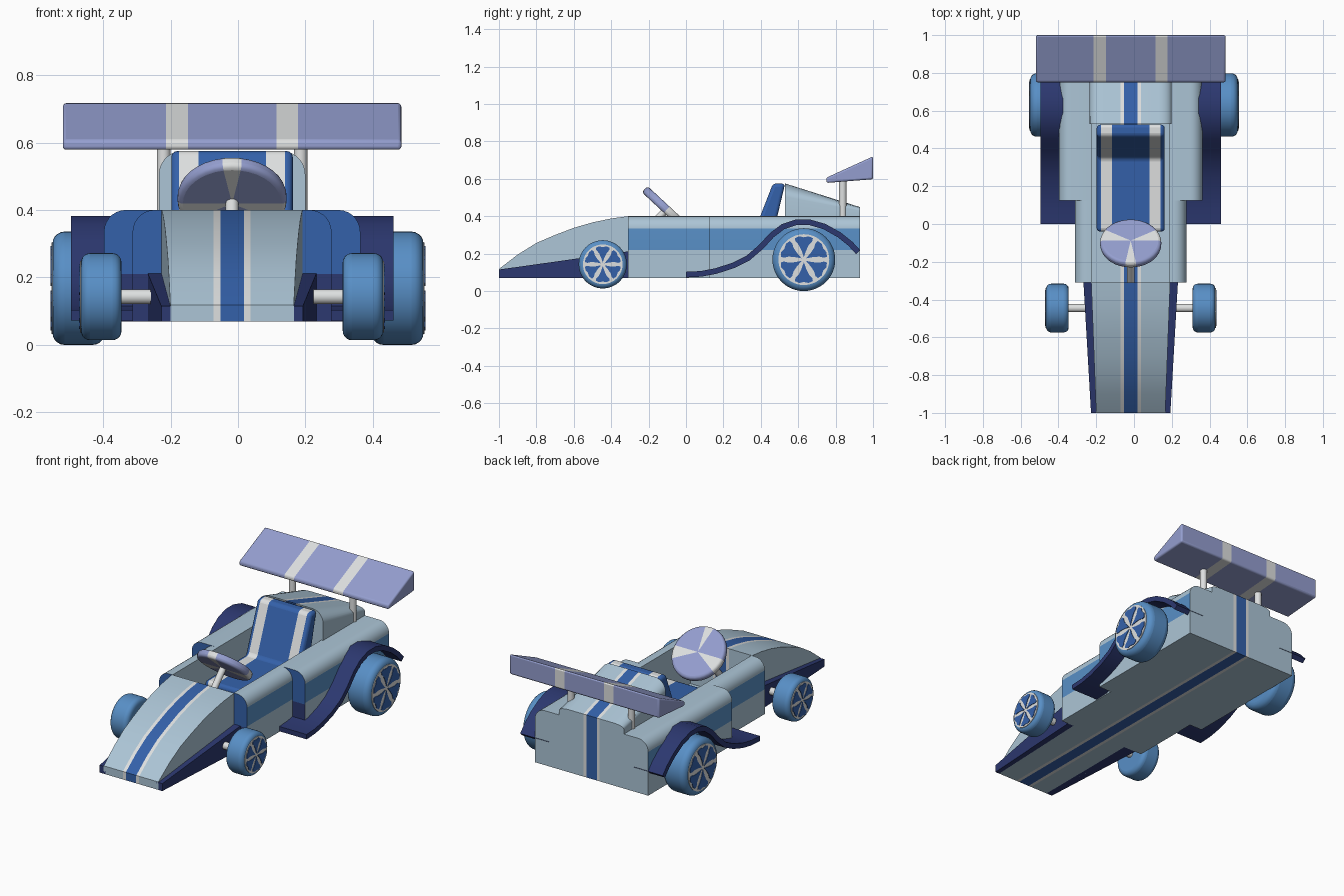
import bpy, bmesh, math
from mathutils import Vector, Matrix

if "Cube" in bpy.data.objects:
    bpy.data.objects.remove(bpy.data.objects["Cube"])

CX = -0.0175  # centre line of the car


def lin(c):
    c /= 255
    return c / 12.92 if c <= 0.04045 else ((c + 0.055) / 1.055) ** 2.4


MATS = {}
for mname, rgb in {"pale_blue": (172, 197, 214), "white": (222, 224, 224), "mid_blue": (52, 97, 170),
                   "navy": (44, 56, 112), "lavender": (148, 158, 207), "steel_blue": (88, 143, 198)}.items():
    MATS[mname] = bpy.data.materials.new(mname)
    MATS[mname].diffuse_color = (*[lin(c) for c in rgb], 1)


def finish(name, bm, rule, bevel=0, segs=3, cx=CX):
    """Turn a bmesh into an object; rule is a colour or a function face -> colour."""
    bmesh.ops.recalc_face_normals(bm, faces=bm.faces)
    bm.normal_update()
    me = bpy.data.meshes.new(name)
    slots = []
    for f in bm.faces:
        c = rule if isinstance(rule, str) else rule(f)
        if c not in slots:
            slots.append(c)
            me.materials.append(MATS[c])
        f.material_index = slots.index(c)
    bm.to_mesh(me)
    bm.free()
    ob = bpy.data.objects.new(name, me)
    ob.location.x = cx
    bpy.context.collection.objects.link(ob)
    if bevel:
        m = ob.modifiers.new("bevel", 'BEVEL')
        m.width, m.segments, m.limit_method, m.angle_limit = bevel, segs, 'ANGLE', math.radians(35)
    bpy.ops.object.select_all(action='DESELECT')
    bpy.context.view_layer.objects.active = ob
    ob.select_set(True)
    bpy.ops.object.shade_smooth_by_angle(angle=math.radians(35))
    return ob


def prism(pts, axis, lo, hi):
    """Extrude a 2D outline along x (points are y,z) or along y (points are x,z)."""
    bm = bmesh.new()
    place = (lambda t, p: (t, p[0], p[1])) if axis == 'x' else (lambda t, p: (p[0], t, p[1]))
    a = [bm.verts.new(place(lo, p)) for p in pts]
    b = [bm.verts.new(place(hi, p)) for p in pts]
    bm.faces.new(a)
    bm.faces.new(b[::-1])
    for i in range(len(pts)):
        j = (i + 1) % len(pts)
        bm.faces.new((a[i], b[i], b[j], a[j]))
    return bm


def cut(bm, axis, values):
    n = Vector([float(k == axis) for k in range(3)])
    for v in values:
        bmesh.ops.bisect_plane(bm, geom=bm.verts[:] + bm.edges[:] + bm.faces[:],
                               plane_co=n * v, plane_no=n)


def rod(name, p, q, r, colour, bevel=0, n=24, cx=CX):
    p, q = Vector(p), Vector(q)
    bm = bmesh.new()
    rot = (q - p).to_track_quat('Z', 'Y').to_matrix().to_4x4()
    bmesh.ops.create_cone(bm, cap_ends=True, segments=n, radius1=r, radius2=r, depth=(q - p).length,
                          matrix=Matrix.Translation((p + q) / 2) @ rot)
    return finish(name, bm, colour, bevel, 5, cx)


def arc(cx, cz, r, a0, a1, n=7):
    return [(cx + r * math.cos(math.radians(a0 + (a1 - a0) * i / n)),
             cz + r * math.sin(math.radians(a0 + (a1 - a0) * i / n))) for i in range(n + 1)]


def centre_stripe(f):
    x = abs(f.calc_center_median().x)
    return "pale_blue" if x > 0.055 else "white" if x > 0.035 else "mid_blue"


STRIPE = (-0.055, -0.035, 0.035, 0.055)

# Nose: curved profile, tapering towards the front
bm = prism([(-1, 0.07), (-1, 0.118), (-0.9, 0.195), (-0.8, 0.257), (-0.7, 0.3), (-0.6, 0.338), (-0.5, 0.367),
            (-0.4, 0.388), (-0.31, 0.4), (-0.31, 0.07)], 'x', -1, 1)
for v in bm.verts:
    v.co.x *= 0.183 + 0.026 * (v.co.y + 1) / 0.69
cut(bm, 0, STRIPE)
finish("nose", bm, centre_stripe)

# Cockpit floor
bm = prism([(-0.31, 0.07), (-0.31, 0.12), (0.54, 0.12), (0.54, 0.07)], 'x', -0.207, 0.207)
cut(bm, 0, STRIPE)
finish("cockpit_floor", bm, centre_stripe)

# Rear cowl, rounded on top and sloping down to the back
W = 0.217
bm = prism([(-W, 0.07), (W, 0.07), (W, 0.4)] + arc(W - 0.07, 0.505, 0.07, 0, 90)
           + arc(0.07 - W, 0.505, 0.07, 90, 180) + [(-W, 0.4)], 'y', 0.53, 0.93)
for v in bm.verts:
    if v.co.z > 0.4 and v.co.y > 0.6:
        v.co.z = 0.4 + (v.co.z - 0.4) * 0.28
cut(bm, 0, STRIPE)
finish("rear_cowl", bm, centre_stripe)


def pod_rule(outer):
    def rule(f):
        c = f.calc_center_median()
        if f.normal.y < -0.9:
            return "mid_blue" if c.z > 0.21 else "navy"
        return "steel_blue" if abs(abs(c.x) - outer) < 0.001 and 0.22 < c.z < 0.335 else "pale_blue"
    return rule


FENDER = [(0, 0.088), (0.08, 0.092), (0.16, 0.107), (0.25, 0.136), (0.33, 0.175), (0.4, 0.235), (0.46, 0.3),
          (0.52, 0.345), (0.59, 0.368), (0.66, 0.368), (0.74, 0.345), (0.82, 0.3), (0.88, 0.252), (0.92, 0.208)]

for side, s in (("left", -1), ("right", 1)):
    # Navy flank wedge beside the nose
    bm = prism([(-1, 0.07), (-1, 0.115), (-0.31, 0.212), (-0.31, 0.07)], 'x', 0, 1)
    for v in bm.verts:
        v.co.x = s * (0.17 + v.co.x * (0.04 + 0.04 * (v.co.y + 1) / 0.69))
    finish(side + "_nose_flank", bm, "navy")

    # Side pods with rounded shoulders and a painted side stripe
    for part, outer, y0, y1 in (("front_pod", 0.295, -0.31, 0.125), ("rear_pod", 0.38, 0.125, 0.93)):
        pts = [(0.205, 0.07), (outer, 0.07), (outer, 0.22)] + arc(outer - 0.065, 0.335, 0.065, 0, 90) + [(0.205, 0.4)]
        bm = prism([(s * x, z) for x, z in pts], 'y', y0, y1)
        cut(bm, 2, [0.21])
        finish(side + "_" + part, bm, pod_rule(outer))

    # Wavy fender ribbon over the rear wheel
    top, low = [], []
    for i, p in enumerate(FENDER):
        a, b = Vector(FENDER[max(i - 1, 0)]), Vector(FENDER[min(i + 1, len(FENDER) - 1)])
        n = Vector((a.y - b.y, b.x - a.x)).normalized() * 0.015
        top.append(tuple(Vector(p) + n))
        low.append(tuple(Vector(p) - n))
    finish(side + "_fender", prism(top + low[::-1], 'x', s * 0.285, s * 0.478), "navy")

    # Wheels: tyre, hub disc and six petals
    for part, xi, xo, y, z, r, b, cx in (("front", 0.328, 0.448, -0.445, 0.143, 0.129, 0.027, CX),
                                         ("rear", 0.395, 0.55, 0.63, 0.168, 0.168, 0.036, 0)):
        nm = side + "_" + part
        rod(nm + "_tyre", (s * xi, y, z), (s * xo, y, z), r, "steel_blue", b, 48, cx)
        rod(nm + "_hub", (s * (xo - 0.01), y, z), (s * (xo + 0.003), y, z), r - b + 0.004, "white", 0, 48, cx)
        half = [(0.08, 0.0), (0.3, 0.25), (0.5, 0.33), (0.64, 0.43), (0.74, 0.4), (0.76, 0.2)]
        outline = half + [(0.71, 0.0)] + [(q, -a) for q, a in half[:0:-1]]
        for k in range(6):
            t = math.radians(60 * k + 30)
            pts = [(y + r * q * math.cos(t + a), z + r * q * math.sin(t + a)) for q, a in outline]
            finish(f"{nm}_petal_{k}", prism(pts, 'x', s * xo, s * (xo + 0.006)), "mid_blue", cx=cx)

    # Wing post
    rod(side + "_wing_post", (s * 0.203, 0.838, 0.36), (s * 0.203, 0.838, 0.62), 0.02, "white")

# Axles
rod("front_axle", (-0.34, -0.445, 0.143), (0.34, -0.445, 0.143), 0.022, "white")
rod("rear_axle", (-0.41, 0.63, 0.168), (0.44, 0.63, 0.168), 0.022, "white")

# Rear wing with two white bands
bm = prism([(0.75, 0.578), (0.75, 0.606), (1.0, 0.72), (1.0, 0.598)], 'x', -0.502, 0.502)
cut(bm, 0, (-0.196, -0.131, 0.131, 0.196))
finish("rear_wing", bm, lambda f: "white" if 0.131 < abs(f.calc_center_median().x) < 0.196 else "lavender", 0.01)

# Seat with white side bands
bm = prism([(-0.04, 0.11), (-0.04, 0.27), (0.35, 0.28), (0.465, 0.575), (0.53, 0.575), (0.42, 0.11)],
           'x', -0.18, 0.18)
cut(bm, 0, (-0.157, -0.1, 0.1, 0.157))
finish("seat", bm, lambda f: "white" if 0.1 < abs(f.calc_center_median().x) < 0.157 else "mid_blue", 0.018)

# Steering wheel: tilted disc with three white spokes painted by angle
bm = bmesh.new()
bmesh.ops.create_cone(bm, cap_ends=True, cap_tris=True, segments=36, radius1=0.162, radius2=0.162, depth=0.045)


def spoke_rule(f):
    c = f.calc_center_median()
    a = math.degrees(math.atan2(c.y, c.x)) % 360
    return "white" if any(abs((a - k + 180) % 360 - 180) < 15 for k in (15, 165, 270)) else "lavender"


wheel = finish("steering_wheel", bm, spoke_rule, 0.016)
wheel.location = (CX, -0.103, 0.435)
wheel.rotation_euler.x = math.radians(-43)
rod("steering_column", (0, -0.11, 0.43), (0, -0.33, 0.2), 0.019, "white")

for m in bpy.data.materials:
    if m.users and not m.is_grease_pencil:
        m.use_nodes = True
        m.node_tree.nodes["Principled BSDF"].inputs["Base Color"].default_value = m.diffuse_color
